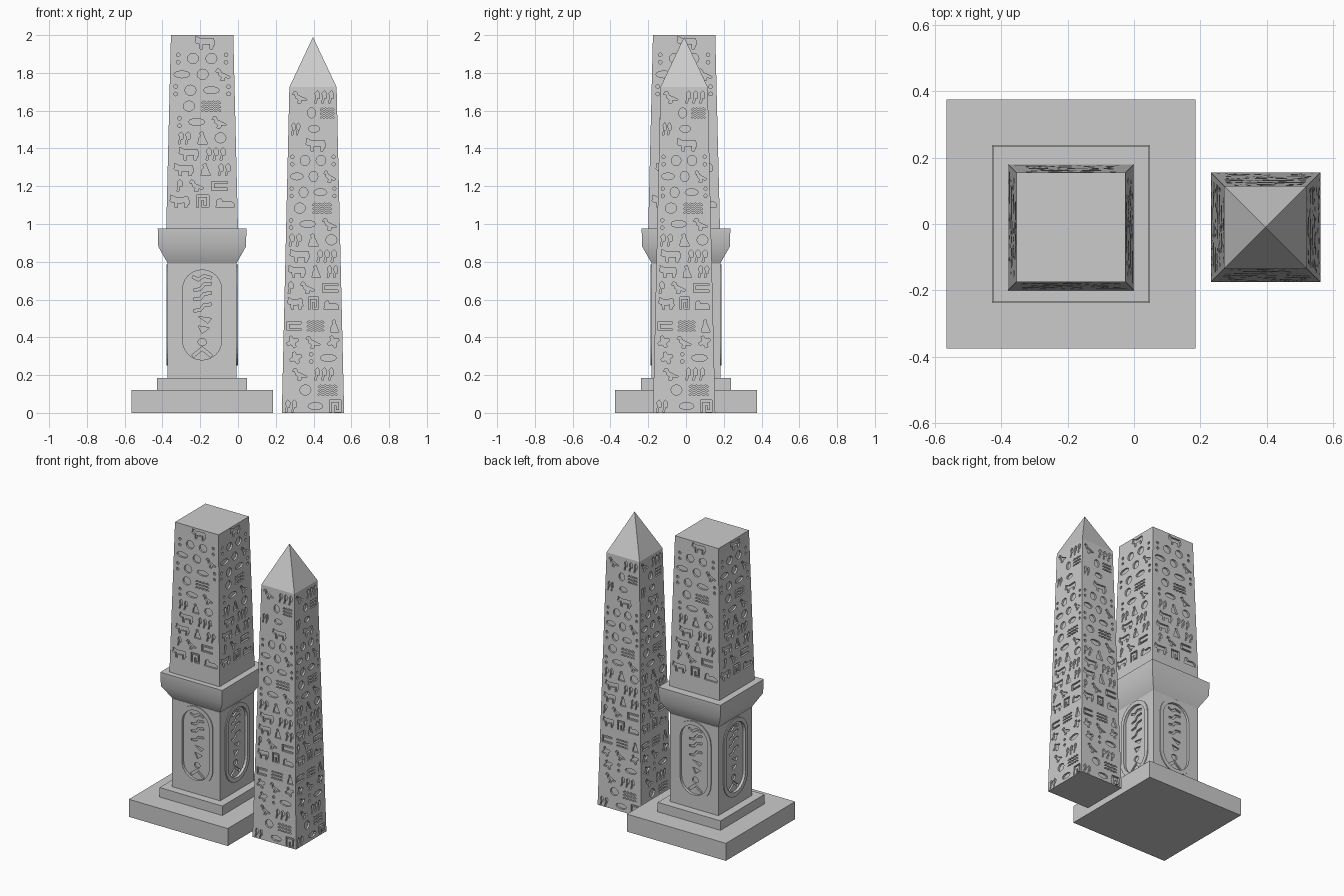
import bpy, bmesh, math
from mathutils import Matrix, Vector

cube = bpy.data.objects.get("Cube")
if cube:
    bpy.data.objects.remove(cube)

stone = bpy.data.materials.new("grey_stone")
stone.use_nodes = True
stone.diffuse_color = (0.6, 0.6, 0.6, 1)
stone.node_tree.nodes["Principled BSDF"].inputs["Base Color"].default_value = (0.6, 0.6, 0.6, 1)


def finish(bm, name, x=0, y=0):
    bmesh.ops.recalc_face_normals(bm, faces=bm.faces)
    mesh = bpy.data.meshes.new(name)
    bm.to_mesh(mesh)
    bm.free()
    mesh.materials.append(stone)
    obj = bpy.data.objects.new(name, mesh)
    obj.location = (x, y, 0)
    bpy.context.collection.objects.link(obj)
    return obj


def square_stack(name, profile, x, y=0):
    """Closed solid through square sections given as (half width, height)."""
    bm = bmesh.new()
    signs = ((-1, -1), (1, -1), (1, 1), (-1, 1))
    rings = [[bm.verts.new((a * h, b * h, z)) for a, b in signs] for h, z in profile]
    for low, high in zip(rings, rings[1:]):
        for i in range(4):
            j = (i + 1) % 4
            bm.faces.new((low[i], low[j], high[j], high[i]))
    bm.faces.new(rings[0][::-1])
    bm.faces.new(rings[-1])
    bmesh.ops.remove_doubles(bm, verts=bm.verts, dist=0.0005)
    return finish(bm, name, x, y)


def prism(bm, points, half, side, inner, outer):
    """Extrude an outline drawn on one of four sloping sides."""
    turn = Matrix.Rotation(side * math.pi / 2, 3, 'Z')
    back, front = [[bm.verts.new(turn @ Vector((u, -half(z) - d, z))) for u, z in points]
                   for d in (inner, outer)]
    bm.faces.new(back)
    bm.faces.new(front)
    for i in range(len(back)):
        j = (i + 1) % len(back)
        bm.faces.new((back[i], back[j], front[j], front[i]))


def carve(obj, outlines, half, inner, outer):
    """Cut the same outlines into all four sides."""
    bm = bmesh.new()
    for side in range(4):
        for points in outlines:
            prism(bm, points, half, side, inner, outer)
    cutter = finish(bm, "cutter", *obj.location.xy)
    cutter.hide_render = True
    mod = obj.modifiers.new("carving", 'BOOLEAN')
    mod.operation, mod.solver, mod.object = 'DIFFERENCE', 'EXACT', cutter
    graph = bpy.context.evaluated_depsgraph_get()
    mesh = bpy.data.meshes.new_from_object(obj.evaluated_get(graph))
    obj.modifiers.clear()
    obj.data = mesh
    bpy.data.objects.remove(cutter)


def oval(cx, cy, rx, ry, n=12):
    return [(cx + rx * math.cos(math.tau * i / n), cy + ry * math.sin(math.tau * i / n))
            for i in range(n)]


def stroke(path, width):
    """Outline of a thick line with mitred corners."""
    pts = [Vector(p) for p in path]
    left, right = [], []
    for i, p in enumerate(pts):
        a = (p - pts[i - 1]).normalized() if i else (pts[1] - p).normalized()
        b = (pts[i + 1] - p).normalized() if i < len(pts) - 1 else a
        n = Vector((-a.y - b.y, a.x + b.x)).normalized()
        n *= width / 2 / max(0.4, n.dot(Vector((-a.y, a.x))))
        left.append(tuple(p + n))
        right.append(tuple(p - n))
    return left + right[::-1]


def wave(y):
    return stroke([(i * 0.19, y + 0.12 * (i % 2)) for i in range(9)], 0.1)


def stadium(r, low, high, n=12):
    arc = [math.pi * i / n for i in range(n + 1)]
    return ([(r * math.cos(a), high - r + r * math.sin(a)) for a in arc] +
            [(-r * math.cos(a), low + r - r * math.sin(a)) for a in arc])


# Carved signs: letter -> (width, outlines), one unit tall
lens = [(0.65 - 0.65 * math.cos(a), 0.5 + 0.28 * math.sin(a))
        for a in (math.tau * i / 12 for i in range(12))]
comb = [(0.5 + r * math.cos(a), 0.5 + r * math.sin(a))
        for i in range(16) for r, a in [(0.5 if i % 4 < 2 else 0.27, math.tau * (i + 0.5) / 16)]]
bird = [(0, .72), (.15, .95), (.35, .9), (.45, .65), (1.2, .3), (1.1, .2), (.75, .25),
        (.7, 0), (.4, 0), (.5, .25), (.25, .45), (.22, .7)]
bull = [(0, .55), (.1, .85), (.05, 1), (.3, .9), (.5, .8), (1.5, .85), (1.6, .3), (1.5, .3),
        (1.4, 0), (1.2, 0), (1.2, .4), (.6, .35), (.6, 0), (.4, 0), (.35, .45), (.15, .45)]
lion = [(0, 0), (.1, .6), (.4, .75), (.55, .45), (1.2, .5), (1.5, .3), (1.5, 0)]
reed = [(0, 0), (.12, .45), (.05, .8), (.25, 1), (.42, .8), (.4, .4), (.22, .4), (.15, 0)]
figure = [(0, 0), (.1, .5), (.25, .65), (.15, .9), (.4, 1), (.5, .65), (.8, 0)]
house = stroke([(.08, 0), (.08, .92), (.92, .92), (.92, .1), (.5, .1), (.5, .55)], 0.16)
SIGNS = {
    "b": (1.2, [bird]), "c": (1.6, [bull]), "i": (1.5, [lion]), "r": (0.42, [reed]),
    "m": (0.8, [figure]), "h": (1, [house]), "l": (1.3, [lens]), "s": (1, [comb]),
    "p": (0.9, [oval(0.45, 0.5, 0.45, 0.42)]),
    "d": (0.3, [oval(0.15, y, 0.15, 0.15, 8) for y in (0.2, 0.8)]),
    "z": (1.55, [wave(y) for y in (0.1, 0.42, 0.74)]),
    "o": (1.3, [stroke([(1.3, .2), (.1, .2), (.1, .75), (1.3, .75)], 0.18)]),
    " ": (0.3, []),
}
LOWER_ROWS = ["rr  l h", "  p z", "b rrr", "s d l", "s b s", "o z m"]
UPPER_ROWS = ["c h i", "r b o", "c m rr", "c rrr", "rr m p", "d l b", "p z", "d p l d",
              "l p b", "d p p d", " c", "rr  l    ", "    p z", "b rrr"]


def write_rows(rows, start, step, half, size=0.065, gap=0.15):
    outlines = []
    for i, row in enumerate(rows):
        z = start + step * i
        width = sum(SIGNS[s][0] + gap for s in row) - gap
        fit = min(size, 2 * (half(z + size / 2) - 0.016) / width)
        u = -width / 2
        for s in row:
            for shape in SIGNS[s][1]:
                outlines.append([((u + px) * fit, z + (py - 0.5) * size) for px, py in shape])
            u += SIGNS[s][0] + gap
    return outlines


X = -0.19
# Plinth
square_stack("base_slab", [(0.375, 0), (0.375, 0.12)], X)
square_stack("base_step", [(0.238, 0.12), (0.238, 0.185)], X)

# Pedestal with a sunken oval panel and raised rim on each side
HALF = 0.183
flat = lambda z: HALF
pedestal = square_stack("pedestal", [(HALF, 0.185), (HALF, 0.79)], X)
carve(pedestal, [stadium(0.103, 0.28, 0.757)], flat, -0.012, 0.02)
signs = [stroke([(-0.05, 0.72), (-0.02, 0.705), (0.01, 0.725), (0.05, 0.715)], 0.014)]
for z in (0.67, 0.62, 0.56):
    signs.append(stroke([(-0.045, z - 0.02), (-0.01, z - 0.015), (0.01, z + 0.01),
                         (0.05, z + 0.015)], 0.014))
signs += [[(-0.02, 0.51), (0.05, 0.5), (0.03, 0.475)], [(-0.02, 0.46), (0.04, 0.49 - 0.04), (0.0, 0.42)],
          oval(0, 0.375, 0.022, 0.02),
          stroke([(-0.05, 0.3), (0, 0.34), (0.05, 0.3)], 0.016)]
carve(pedestal, signs, flat, -0.022, -0.005)
bm = bmesh.new()
outer, inner = stadium(0.13, 0.25, 0.785), stadium(0.103, 0.28, 0.757)
for side in range(4):
    for i in range(len(outer)):
        j = (i + 1) % len(outer)
        prism(bm, [outer[i], outer[j], inner[j], inner[i]], flat, side, -0.012, 0.006)
finish(bm, "panel_rims", X)

# Flared cornice
cornice = square_stack("cornice", [(0.178, 0.785), (0.232, 0.88), (0.235, 0.975)], X)
cornice.data.polygons.foreach_set("use_smooth", [True] * len(cornice.data.polygons))
cornice.data.set_sharp_from_angle(angle=math.radians(40))

# Carved shaft above the cornice
shaft_half = lambda z: 0.19 - 0.025 * (z - 0.975) / 1.025
shaft = square_stack("upper_shaft", [(shaft_half(z), z) for z in (0.975, 2)], X, -0.01)
carve(shaft, write_rows(UPPER_ROWS[:11], 1.12, 0.084, shaft_half), shaft_half, -0.012, 0.01)

# Separate pointed obelisk
tip_half = lambda z: 0.165 - 0.04 * z / 1.725
obelisk = square_stack("pointed_obelisk", [(tip_half(0), 0), (tip_half(1.725), 1.725), (0, 1.99)],
                       0.397, -0.01)
text = (write_rows(LOWER_ROWS, 0.036, 0.085, tip_half) +
        write_rows(UPPER_ROWS, 0.58, 0.084, tip_half))
carve(obelisk, text, tip_half, -0.012, 0.01)
